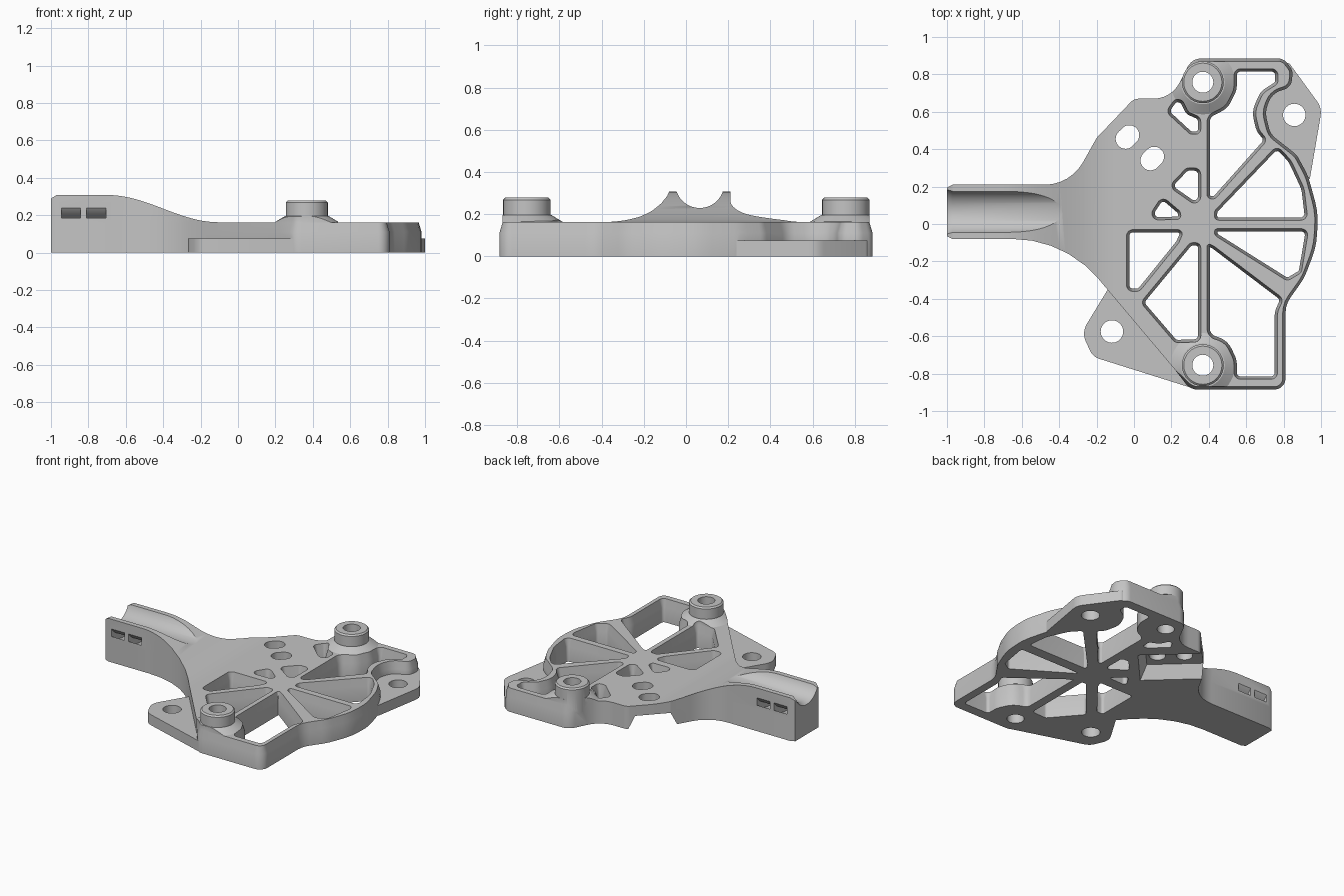
import bpy, bmesh, math
from mathutils import Vector, Matrix

cube = bpy.data.objects.get("Cube")
if cube:
    bpy.data.objects.remove(cube, do_unlink=True)

grey = bpy.data.materials.new("light_grey")
grey.use_nodes = True
grey.diffuse_color = (0.55, 0.55, 0.55, 1)
grey.node_tree.nodes["Principled BSDF"].inputs["Base Color"].default_value = (0.55, 0.55, 0.55, 1)

ALONG_Y = Matrix.Rotation(math.pi / 2, 4, 'X')
ALONG_X = Matrix.Rotation(math.pi / 2, 4, 'Y')


def rounded(points, radius):
    """Counter-clockwise polygon with arcs at its corners; a third value sets a corner's own radius."""
    area = sum(a[0] * b[1] - b[0] * a[1] for a, b in zip(points, points[1:] + points[:1]))
    if area < 0:
        points = points[::-1]
    out = []
    for i, p in enumerate(points):
        r = p[2] if len(p) > 2 else radius
        c = Vector(p[:2])
        a = Vector(points[i - 1][:2]) - c
        b = Vector(points[(i + 1) % len(points)][:2]) - c
        half = a.angle(b) / 2
        if r <= 0 or half > 1.54:
            out.append(c)
            continue
        t = min(r / math.tan(half), 0.48 * a.length, 0.48 * b.length)
        r = t * math.tan(half)
        start, end = c + a.normalized() * t, c + b.normalized() * t
        centre = c + (a.normalized() + b.normalized()).normalized() * (r / math.sin(half))
        u, v = start - centre, end - centre
        sweep = u.angle_signed(v)
        n = max(3, int(abs(sweep) / 0.16))
        for k in range(n + 1):
            out.append(centre + Matrix.Rotation(-sweep * k / n, 2) @ u)
    return out


def circle(x, y, r, n=40):
    return [Vector((x + r * math.cos(2 * math.pi * k / n), y + r * math.sin(2 * math.pi * k / n)))
            for k in range(n)]


def inset(points, d, rule):
    out = []
    for i, p in enumerate(points):
        e1 = (p - points[i - 1]).normalized()
        e2 = (points[(i + 1) % len(points)] - p).normalized()
        n1, n2 = Vector((-e1.y, e1.x)), Vector((-e2.y, e2.x))
        out.append(p + (n1 + n2) / max(0.5, 1 + n1.dot(n2)) * d * rule(p))
    return out


def prism(name, points, levels, turn=Matrix(), rule=lambda p: 1):
    """Stack a counter-clockwise outline at each (height, inset) level and close it."""
    bm = bmesh.new()
    rings = [[bm.verts.new(turn @ Vector((p.x, p.y, z))) for p in inset(points, d, rule)]
             for z, d in levels]
    n = len(points)
    for low, high in zip(rings, rings[1:]):
        for i in range(n):
            bm.faces.new((low[i], low[(i + 1) % n], high[(i + 1) % n], high[i]))
    bm.faces.new(rings[0][::-1])
    bm.faces.new(rings[-1])
    mesh = bpy.data.meshes.new(name)
    bm.to_mesh(mesh)
    bm.free()
    mesh.materials.append(grey)
    obj = bpy.data.objects.new(name, mesh)
    bpy.context.collection.objects.link(obj)
    return obj


def volume(mesh):
    bm = bmesh.new()
    bm.from_mesh(mesh)
    v = bm.calc_volume(signed=True)
    bm.free()
    return v


def combine(obj, other, operation):
    """Boolean the second object into the first, keeping the first sound result."""
    before = volume(obj.data)
    for solver in ('MANIFOLD', 'EXACT'):
        mod = obj.modifiers.new("combine", 'BOOLEAN')
        mod.operation, mod.object, mod.solver = operation, other, solver
        bpy.context.view_layer.update()
        shape = obj.evaluated_get(bpy.context.evaluated_depsgraph_get())
        mesh = bpy.data.meshes.new_from_object(shape)
        obj.modifiers.clear()
        after = volume(mesh)
        if 0.2 * before < after < 1.5 * before and abs(after - before) > 1e-6:
            obj.data = mesh
            break
    bpy.data.objects.remove(other, do_unlink=True)


# Plate and arm outline, with a sloped upper edge around the open frame
outline = rounded([
    (-1, -.065, 0), (-.97, -.08, 0), (-.37, -.08, .6), (.22, -.78, .1), (.3, -.885, .08),
    (.81, -.885, .06), (.81, -.43, .15), (.91, -.29, .3), (.975, -.12, .4), (.985, .06, .4),
    (.93, .26, .3), (.87, .37, .1), (.73, .48, .1), (.7, .6, .12), (.74, .7, .1), (.84, .73, .06),
    (.85, .82, .06), (.8, .885, .06), (.31, .885, .08), (.2, .67, .22), (0, .67, .06),
    (-.2, .46, .03), (-.34, .21, .42), (-.97, .21, 0), (-1, .195, 0)], .05)
body = prism("bracket_body", outline, [(0, 0), (.11, 0), (.16, .015), (.4, .015)],
             rule=lambda p: 1 if p.x > .25 else 0)

# Height profile: tall arm easing down to the plate, with cones under the bosses
slope = [Vector((-.1 - .6 * k / 18, .235 - .073 * math.cos(math.pi * k / 18))) for k in range(19)]
corners = [Vector(c) for c in ((-.97, .308), (-1.03, .27), (-1.03, -.1), (1.2, -.1), (1.2, .162))]
limit = prism("height_limit", slope + corners, [(-1.2, 0), (1.2, 0)], ALONG_Y)
BOSSES = [(.368, .758), (.368, -.755)]
for x, y in BOSSES:
    combine(limit, prism("boss_cone", circle(x, y, .2), [(.145, 0), (.195, .082)]), 'UNION')
combine(body, limit, 'INTERSECT')

# Thin mounting ears
ears = [
    [(-.1, -.32, 0), (-.14, -.35, 0), (-.28, -.58, .1), (-.22, -.71, .08), (.32, -.88, 0), (.3, -.7, 0)],
    [(.78, .87, 0), (.83, .86, .03), (1.005, .62, .1), (.94, .24, 0), (.9, .28, 0),
     (.71, .5, 0), (.69, .6, 0), (.74, .75, 0)]]
for pts in ears:
    combine(body, prism("ear", rounded(pts, .05), [(0, 0), (.075, 0)]), 'UNION')

# Raised bosses
for x, y in BOSSES:
    boss = prism("boss", circle(x, y, .112), [(.1, 0), (.268, 0), (.278, .01)])
    combine(body, boss, 'UNION')

# Spoke pockets with a flared upper edge
pockets = [
    [(.43, .02), (.93, .02), (.91, .19, .15), (.84, .34, .15), (.765, .42), (.43, .07)],
    [(.43, -.025), (.935, -.025), (.895, -.26), (.82, -.305), (.43, -.06)],
    [(.39, .14), (.39, .58, .06), (.49, .63, .1), (.535, .72, .1), (.535, .83), (.77, .83),
     (.77, .75), (.69, .7, .08), (.645, .6, .12), (.67, .5, .08), (.715, .45), (.43, .13)],
    [(.39, -.1), (.39, -.6, .06), (.49, -.635, .1), (.535, -.73, .1), (.535, -.83), (.767, -.83),
     (.767, -.47, .1), (.8, -.4), (.43, -.12)],
    [(.357, -.1), (.357, -.63), (.22, -.635), (.035, -.42), (.3, -.1)],
    [(-.04, -.03), (.27, -.03), (.24, -.1), (.03, -.36), (-.04, -.36)],
    [(.065, .02), (.25, .025), (.25, .065), (.15, .15)],
    [(.357, .08), (.357, .3), (.28, .3), (.185, .2)],
    [(.17, .6), (.22, .67), (.26, .66), (.29, .6), (.357, .57), (.357, .48), (.3, .48)]]
for pts in pockets:
    cutter = prism("pocket", rounded(pts, .035), [(-.1, .015), (.11, .015), (.16, 0), (.4, 0)])
    combine(body, cutter, 'DIFFERENCE')

# Bolt holes and slanted slots
for x, y, r in [(*BOSSES[0], .056), (*BOSSES[1], .056), (-.118, -.575, .06), (.857, .583, .06)]:
    combine(body, prism("hole", circle(x, y, r), [(-.1, 0), (.5, 0)]), 'DIFFERENCE')
for x, y in [(-.035, .465), (.098, .35)]:
    pts = [p + Vector((.01, .01)) * (1 if p.x + p.y > x + y else -1) for p in circle(x, y, .053)]
    combine(body, prism("slot", pts, [(-.1, 0), (.5, 0)]), 'DIFFERENCE')

# Tapered channel on the underside, open to the back edge
a, b, run = Vector((.07, .146)), Vector((.29, .385)), Vector((-.44, .41))
channel = prism("channel", [a, b, b + run, a + run], [(-.01, 0), (0, 0), (.09, .045)])
combine(body, channel, 'DIFFERENCE')

# Cable groove along the arm, and curved strap tunnels beneath it
axis = (-.345, .065)
groove = prism("groove", circle(*axis, .116, 64),
               [(-1.05, -.015), (-1, -.015), (-.97, 0), (-.2, 0)], ALONG_X)
combine(body, groove, 'DIFFERENCE')
for x in (-.945, -.81):
    tunnel = prism("strap_tunnel", circle(*axis, .216, 64), [(x, 0), (x + .103, 0)], ALONG_X)
    core = prism("tunnel_core", circle(*axis, .18, 64), [(x - .05, 0), (x + .15, 0)], ALONG_X)
    combine(tunnel, core, 'DIFFERENCE')
    combine(body, tunnel, 'DIFFERENCE')

# Shading
bpy.ops.object.select_all(action='DESELECT')
body.select_set(True)
bpy.context.view_layer.objects.active = body
bpy.ops.object.shade_smooth_by_angle(angle=math.radians(30))
